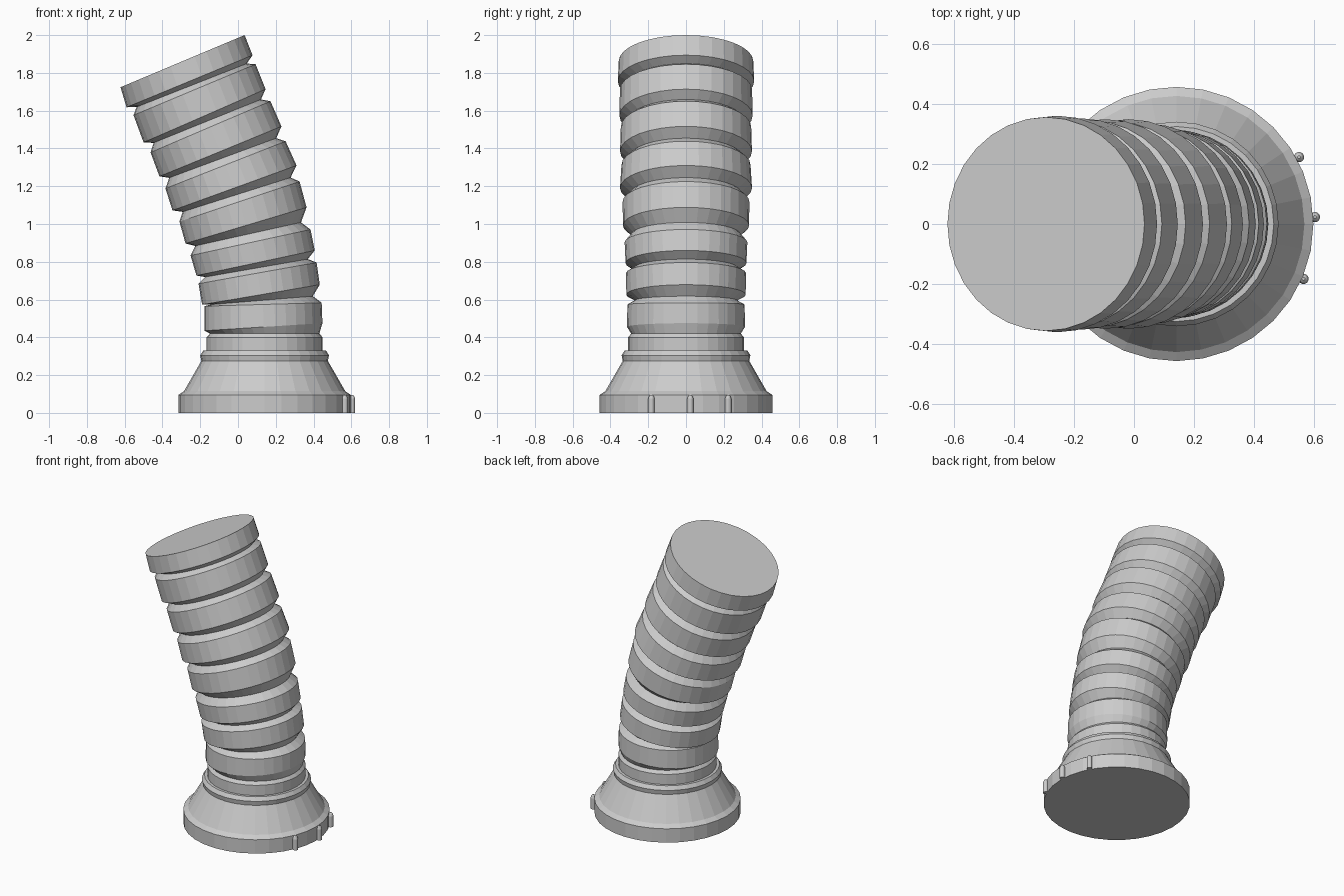
import bpy, bmesh, math
from mathutils import Vector

if "Cube" in bpy.data.objects:
    bpy.data.objects.remove(bpy.data.objects["Cube"])

SIDES = 32


def loft(name, rings):
    """Skin a capped tube through rings, each given as left and right points in the xz plane."""
    bm = bmesh.new()
    loops = []
    for (x0, z0), (x1, z1) in rings:
        c = Vector(((x0 + x1) / 2, 0, (z0 + z1) / 2))
        u = Vector(((x1 - x0) / 2, 0, (z1 - z0) / 2))
        v = Vector((0, u.length, 0))
        loops.append([bm.verts.new(c + u * math.cos(a) + v * math.sin(a))
                      for a in (2 * math.pi * i / SIDES for i in range(SIDES))])
    for a, b in zip(loops, loops[1:]):
        for i in range(SIDES):
            j = (i + 1) % SIDES
            bm.faces.new((a[i], a[j], b[j], b[i]))
    bm.faces.new(loops[0][::-1])
    bm.faces.new(loops[-1])
    bmesh.ops.recalc_face_normals(bm, faces=bm.faces)
    me = bpy.data.meshes.new(name)
    bm.to_mesh(me)
    bm.free()
    ob = bpy.data.objects.new(name, me)
    bpy.context.collection.objects.link(ob)
    return ob


def level(cx, profile):
    return [((cx - r, z), (cx + r, z)) for r, z in profile]


# Flared foot with lip and collar
CX = 0.141
loft("flared_base", level(CX, [
    (0.457, 0), (0.457, 0.095), (0.427, 0.115), (0.335, 0.275), (0.341, 0.305),
    (0.325, 0.33), (0.307, 0.33), (0.307, 0.40), (0.29, 0.42)]))

# Bent ribbed column: lower and upper edge of each rib (left x, left z, right x, right z)
ribs = [
    ((-0.177, 0.435, 0.447, 0.475), (-0.177, 0.565, 0.443, 0.583)),
    ((-0.190, 0.573, 0.433, 0.679), (-0.209, 0.684, 0.416, 0.796)),
    ((-0.220, 0.727, 0.406, 0.860), (-0.251, 0.833, 0.384, 0.971)),
    ((-0.278, 0.897, 0.363, 1.088), (-0.310, 1.013, 0.326, 1.225)),
    ((-0.347, 1.072, 0.310, 1.310), (-0.384, 1.188, 0.252, 1.438)),
    ((-0.416, 1.252, 0.230, 1.517), (-0.463, 1.379, 0.172, 1.650)),
    ((-0.500, 1.432, 0.146, 1.714), (-0.553, 1.576, 0.093, 1.846)),
    ((-0.590, 1.618, 0.077, 1.894), (-0.622, 1.724, 0.035, 2.0)),
]


def groove(low, high, inset=0.043):
    """Narrow waist ring between two ribs, closer to the lower rib on the right."""
    l = Vector(low[:2]).lerp(Vector(high[:2]), 0.65)
    r = Vector(low[2:]).lerp(Vector(high[2:]), 0.4)
    d = (r - l).normalized() * inset
    return tuple(l + d), tuple(r - d)


rings = level(CX, [(0.29, 0.40), (0.29, 0.42)])
for i, (low, high) in enumerate(ribs):
    if i:
        rings.append(groove(ribs[i - 1][1], low))
    rings += [(low[:2], low[2:]), (high[:2], high[2:])]
loft("ribbed_column", rings)

# Small round-topped pegs on the rim of the foot
for x, y in ((0.55, 0.223), (0.603, 0.023), (0.565, -0.183)):
    peg = loft("rim_peg", level(0, [(0.017, 0), (0.017, 0.075), (0.012, 0.089), (0.005, 0.095)]))
    peg.location = (x, y, 0)
